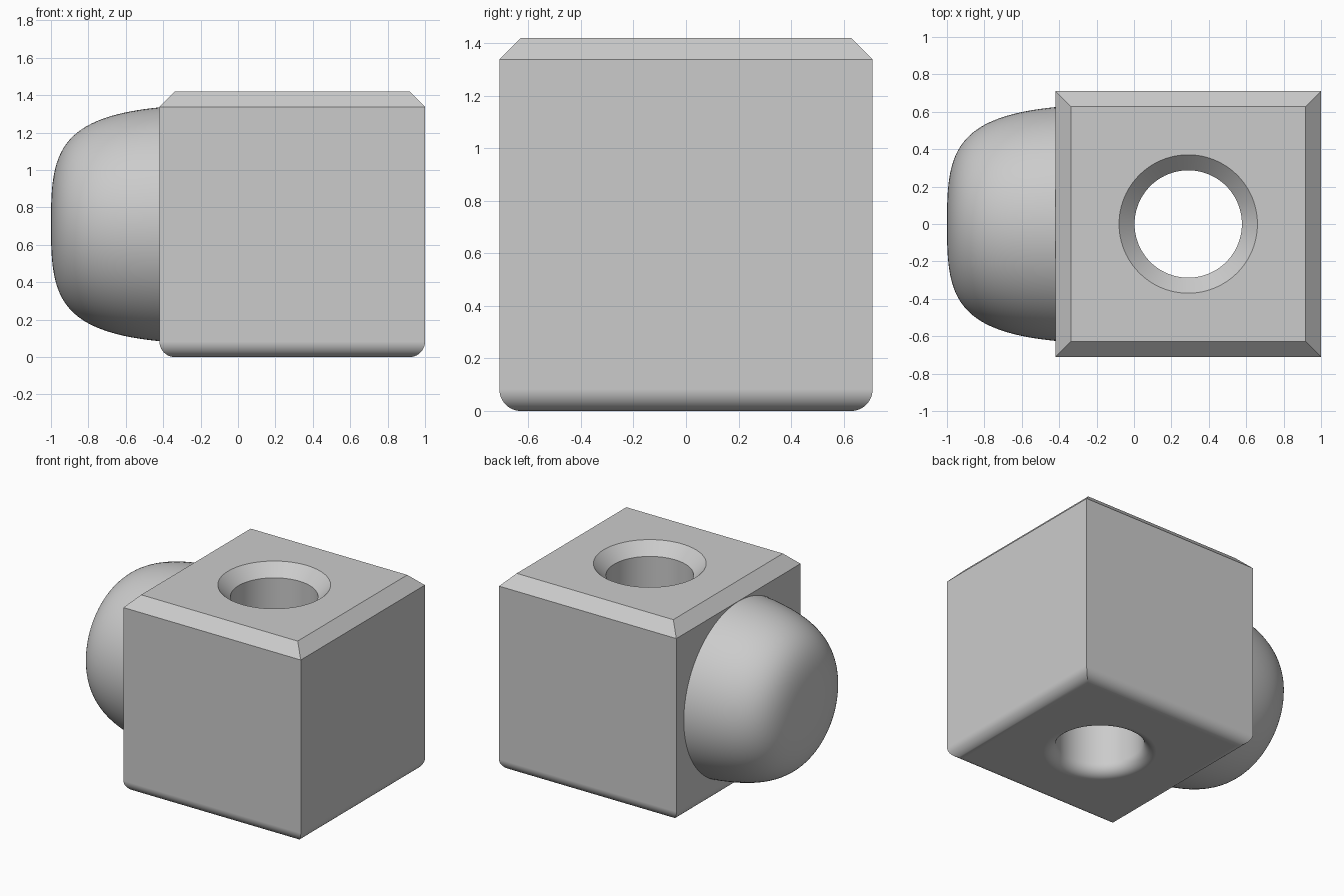
import bpy
import bmesh
from math import sin, cos, pi, radians
from mathutils import Vector, geometry

if "Cube" in bpy.data.objects:
    bpy.data.objects.remove(bpy.data.objects["Cube"], do_unlink=True)

HALF = 0.71       # half width of the block
HEIGHT = 1.42
BEVEL = 0.083     # bottom fillet radius and top chamfer size
HOLE = 0.287      # hole radius
BLOCK_X = 0.29    # block centre
SIDES = 96

grey = bpy.data.materials.new("plain grey")
grey.use_nodes = True
grey.diffuse_color = (0.6, 0.6, 0.6, 1)
grey.node_tree.nodes["Principled BSDF"].inputs["Base Color"].default_value = (0.6, 0.6, 0.6, 1)


def finish(bm, name):
    bmesh.ops.recalc_face_normals(bm, faces=bm.faces)
    mesh = bpy.data.meshes.new(name)
    bm.to_mesh(mesh)
    bm.free()
    mesh.materials.append(grey)
    obj = bpy.data.objects.new(name, mesh)
    bpy.context.collection.objects.link(obj)
    bpy.ops.object.select_all(action='DESELECT')
    obj.select_set(True)
    bpy.context.view_layer.objects.active = obj
    bpy.ops.object.shade_smooth_by_angle(angle=radians(22))
    weighted = obj.modifiers.new("flat faces", 'WEIGHTED_NORMAL')
    weighted.keep_sharp = True
    return obj


def circle(radius):
    return [(radius * cos(2 * pi * i / SIDES), radius * sin(2 * pi * i / SIDES))
            for i in range(SIDES)]


def square(half):
    return [(-half, -half), (half, -half), (half, half), (-half, half)]


def loft(bm, sections):
    """Bridge successive closed rings; return the rings."""
    rings = [[bm.verts.new(p) for p in section] for section in sections]
    for low, high in zip(rings, rings[1:]):
        for i in range(len(low)):
            j = (i + 1) % len(low)
            bm.faces.new((low[i], low[j], high[j], high[i]))
    return rings


def ring_edges(bm, ring):
    return [bm.edges.get((v, ring[i - 1])) for i, v in enumerate(ring)]


# Block: the same fillet and chamfer profile runs round the outside and the hole
profile = [(BEVEL * (1 - sin(a)), BEVEL * (1 - cos(a)))
           for a in (i * pi / 24 for i in range(13))]
profile += [(0, HEIGHT - BEVEL), (BEVEL, HEIGHT)]
bm = bmesh.new()
outer = loft(bm, [[(x + BLOCK_X, y, z) for x, y in square(HALF - inset)]
                  for inset, z in profile])
inner = loft(bm, [[(x + BLOCK_X, y, z) for x, y in circle(HOLE + inset)]
                  for inset, z in profile])
for end, direction in ((0, -1), (-1, 1)):
    edges = ring_edges(bm, outer[end]) + ring_edges(bm, inner[end])
    bmesh.ops.triangle_fill(bm, use_beauty=True, use_dissolve=False,
                            edges=edges, normal=(0, 0, direction))
finish(bm, "drilled_block")

# Side knob: a curved dome turned about the x axis
handles = [Vector(p) for p in ((-0.42, 0.625), (-0.98, 0.57), (-1, 0.36), (-1, 0))]
dome = geometry.interpolate_bezier(*handles, 40)
bm = bmesh.new()
rings = loft(bm, [[(p.x, u, HEIGHT / 2 + v) for u, v in circle(p.y)]
                  for p in dome[:-1]])
tip = bm.verts.new((-1, 0, HEIGHT / 2))
last = rings[-1]
for i in range(SIDES):
    bm.faces.new((last[i - 1], last[i], tip))
finish(bm, "side_knob")
